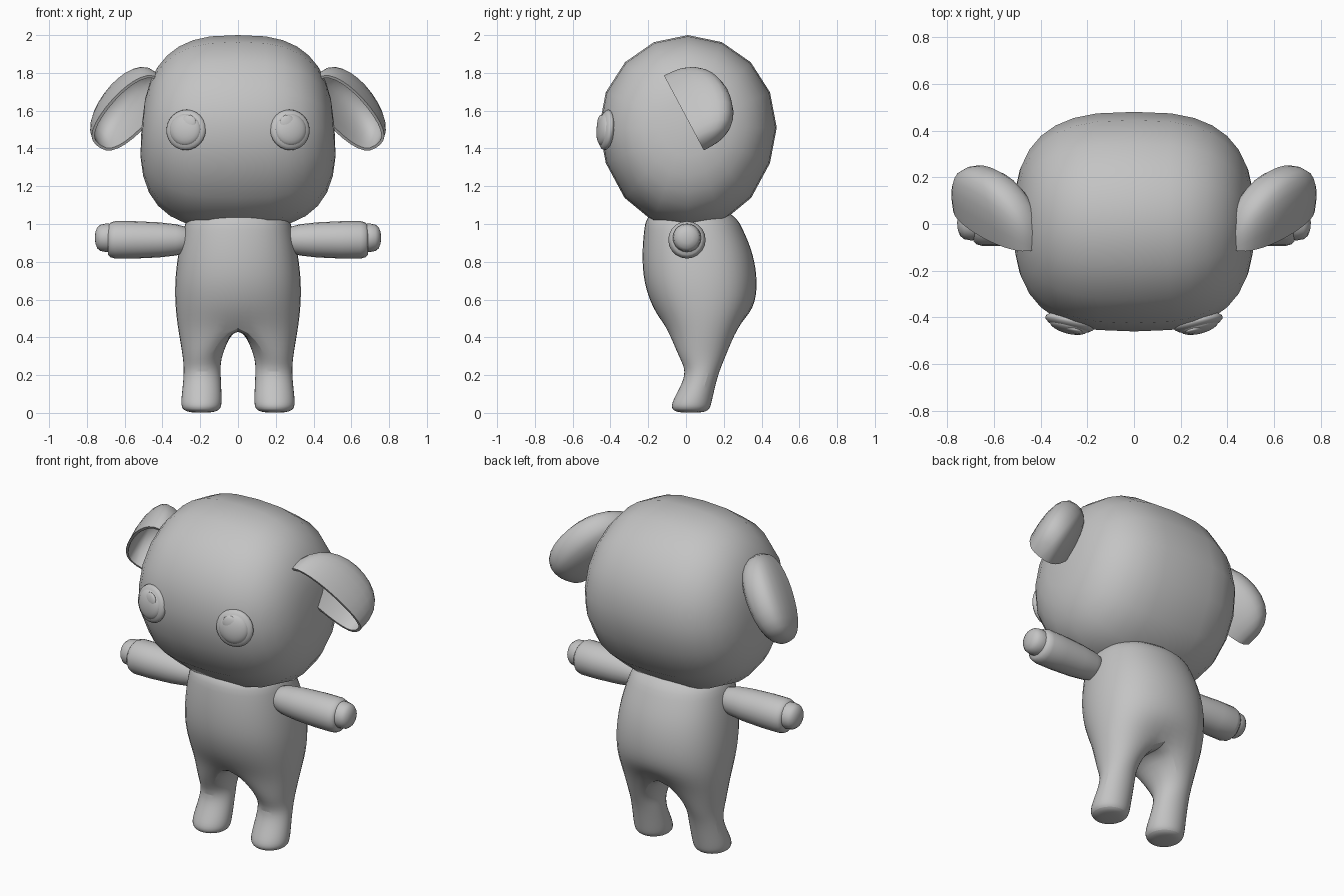
import bpy, bmesh, math
from mathutils import Vector, Matrix

if "Cube" in bpy.data.objects:
    bpy.data.objects.remove(bpy.data.objects["Cube"])

grey = bpy.data.materials.new("plain_grey")
grey.diffuse_color = (0.55, 0.55, 0.55, 1)
grey.use_nodes = True
grey.node_tree.nodes["Principled BSDF"].inputs["Base Color"].default_value = grey.diffuse_color


def finish(name, bm, subsurf=0):
    bmesh.ops.recalc_face_normals(bm, faces=bm.faces)
    me = bpy.data.meshes.new(name)
    bm.to_mesh(me)
    bm.free()
    me.materials.append(grey)
    ob = bpy.data.objects.new(name, me)
    bpy.context.collection.objects.link(ob)
    bpy.ops.object.select_all(action='DESELECT')
    ob.select_set(True)
    bpy.context.view_layer.objects.active = ob
    bpy.ops.object.shade_smooth_by_angle(angle=math.radians(50))
    if subsurf:
        for p in me.polygons:
            p.use_smooth = True
        mod = ob.modifiers.new("smooth", 'SUBSURF')
        mod.levels = mod.render_levels = subsurf
    return ob


def bridge(bm, a, b):
    for i in range(len(a)):
        j = (i + 1) % len(a)
        bm.faces.new((a[i], a[j], b[j], b[i]))


def lathe_x(profile, seg, cy, cz):
    """Spin (x, radius) points about an axis parallel to x; both ends are poles."""
    bm = bmesh.new()
    rings = []
    for x, r in profile[1:-1]:
        rings.append([bm.verts.new((x, cy + r * math.cos(math.tau * k / seg),
                                    cz + r * math.sin(math.tau * k / seg))) for k in range(seg)])
    for a, b in zip(rings, rings[1:]):
        bridge(bm, a, b)
    for end, ring in ((profile[0], rings[0]), (profile[-1], rings[-1])):
        pole = bm.verts.new((end[0], cy, cz))
        for k in range(seg):
            bm.faces.new((pole, ring[k], ring[(k + 1) % seg]))
    return bm


def power(v, e):
    return math.copysign(abs(v) ** e, v)


# Head: round from the side, boxy from the front, wider and flatter at the bottom
N = 2.8
prof = []
for i in range(17):
    t = math.pi * i / 16
    prof.append((0.512 * power(math.cos(t), 2 / N), 0.49 * power(math.sin(t), 2 / N)))
bm = lathe_x(prof, 16, 0, 1.51)
for v in bm.verts:
    v.co.x *= 1 - 0.08 * (v.co.z - 1.5) / 0.5
    v.co.y = v.co.y * (0.96 + 0.2 * max(0, 1.2 - v.co.z)) + 0.01
    v.co.z -= 0.16 * max(0, 1.32 - v.co.z)
finish("head", bm)

# Body: torso rings that split into two leg loops, smoothed by subdivision
bm = bmesh.new()
K = 1 / 0.936                     # makes up for subdivision shrinkage
torso = [(1.09, 0.25, -0.20, 0.24), (0.97, 0.288, -0.22, 0.30), (0.84, 0.315, -0.23, 0.355),
         (0.69, 0.332, -0.222, 0.377), (0.55, 0.328, -0.172, 0.36), (0.43, 0.312, -0.11, 0.30)]
rings = []
for z, hx, yf, yb in torso:
    cy, hy = (yf + yb) / 2, (yb - yf) / 2
    rings.append([bm.verts.new((K * hx * power(math.sin(math.tau * k / 10), 0.85),
                                cy - K * hy * power(math.cos(math.tau * k / 10), 0.85), z))
                  for k in range(10)])
for a, b in zip(rings, rings[1:]):
    bridge(bm, a, b)
bm.faces.new(rings[0])
last = rings[-1]
last[0].co.z = last[5].co.z = 0.48
last[5].co.y -= 0.04
c1 = bm.verts.new((0, 0.03, 0.50))
c2 = bm.verts.new((0, 0.15, 0.50))
# Leg rings: height, centre x, half width, front y, back y
legs = [(0.30, 0.192, 0.100, -0.035, 0.205), (0.22, 0.189, 0.097, 0.008, 0.172),
        (0.13, 0.191, 0.103, -0.03, 0.148), (0.05, 0.194, 0.110, -0.075, 0.13),
        (0.015, 0.194, 0.100, -0.07, 0.12), (0.0, 0.194, 0.055, -0.035, 0.085)]
for s in (1, -1):
    prev = [last[(s * k) % 10] for k in range(6)] + [c2, c1]
    for z, cx, hx, yf, yb in legs:
        cy, hy = (yf + yb) / 2, (yb - yf) / 2
        ring = []
        for k in range(8):
            a = math.radians(-22.5 + 45 * k)
            ring.append(bm.verts.new((s * (cx + hx * 1.1 * math.sin(a)),
                                      cy - hy * 1.15 * math.cos(a), z)))
        bridge(bm, prev, ring)
        prev = ring
    bm.faces.new(prev)
finish("body", bm, 2)

arm_profile = [(0.23, 0), (0.25, 0.05), (0.28, 0.07), (0.33, 0.083), (0.42, 0.093), (0.55, 0.099),
               (0.65, 0.099), (0.675, 0.092), (0.688, 0.078), (0.69, 0)]
hand_profile = [(0.62, 0), (0.62, 0.072), (0.70, 0.075), (0.728, 0.07), (0.745, 0.056),
                (0.755, 0.03), (0.758, 0)]

for s, side in ((1, "left"), (-1, "right")):
    # Arms and rounded hands
    finish("arm_" + side, lathe_x([(s * x, r) for x, r in arm_profile], 20, 0.005, 0.916))
    finish("hand_" + side, lathe_x([(s * x, r) for x, r in hand_profile], 20, 0.005, 0.927))

    # Ear: deep hollow bowl, drooping outward, opening forward and down
    dome = Vector((0.16, 0.88, 0.45))
    down = Vector((0, 0.47, -0.88)).normalized()
    across = Vector((1, 0, 0))
    along = (0.62 * across + 0.78 * down).normalized()
    width = (0.78 * across - 0.62 * down).normalized()
    centre = Vector((0.57, -0.015, 1.595))
    bm = bmesh.new()
    shells = []
    for thick in (0, 0.015):
        arcs = []
        for i in range(15):
            t = math.pi * i / 14
            u = -math.cos(t) * ((0.25 if i < 7 else 0.27) - thick)
            r = max(math.sin(t), 0.02) ** (0.75 if i < 7 else 0.68)
            arc = []
            for k in range(13):
                p = math.pi * k / 12
                pos = (centre + along * u
                       + width * (r * (0.12 - thick) * power(math.cos(p), 0.75))
                       + dome * (r * (0.265 - thick) * power(math.sin(p), 0.85)))
                pos.x *= s
                arc.append(bm.verts.new(pos))
            arcs.append(arc)
        for a, b in zip(arcs, arcs[1:]):
            for k in range(12):
                bm.faces.new((a[k], a[k + 1], b[k + 1], b[k]))
        bm.faces.new(arcs[0])
        bm.faces.new(arcs[-1])
        shells.append(arcs)
    # Rim joining outer and inner shell
    for k in (0, 12):
        for i in range(14):
            bm.faces.new((shells[0][i][k], shells[0][i + 1][k], shells[1][i + 1][k], shells[1][i][k]))
    for i in (0, 14):
        bm.faces.new((shells[0][i][0], shells[0][i][12], shells[1][i][12], shells[1][i][0]))
    finish("ear_" + side, bm)

    # Eye: flattened ball, iris bulge and small highlight, turned outward and tipped back
    turn = Matrix.Rotation(s * math.radians(14), 4, 'Z') @ Matrix.Rotation(math.radians(-6), 4, 'X')
    for name, dx, dy, dz, r, depth in (("eye", 0, 0, 0, 0.108, 0.036),
                                       ("iris", 0, -0.014, 0, 0.086, 0.034),
                                       ("eye_highlight", -0.02, -0.031, 0.035, 0.042, 0.014)):
        bm = bmesh.new()
        bmesh.ops.create_uvsphere(bm, u_segments=24, v_segments=12, radius=1)
        bmesh.ops.transform(bm, verts=bm.verts, matrix=Matrix.Translation((s * 0.275, -0.422, 1.498))
                            @ turn @ Matrix.Translation((s * dx, dy, dz))
                            @ Matrix.Diagonal((r, depth, r, 1)) @ Matrix.Rotation(math.pi / 2, 4, 'X'))
        finish(name + "_" + side, bm)
